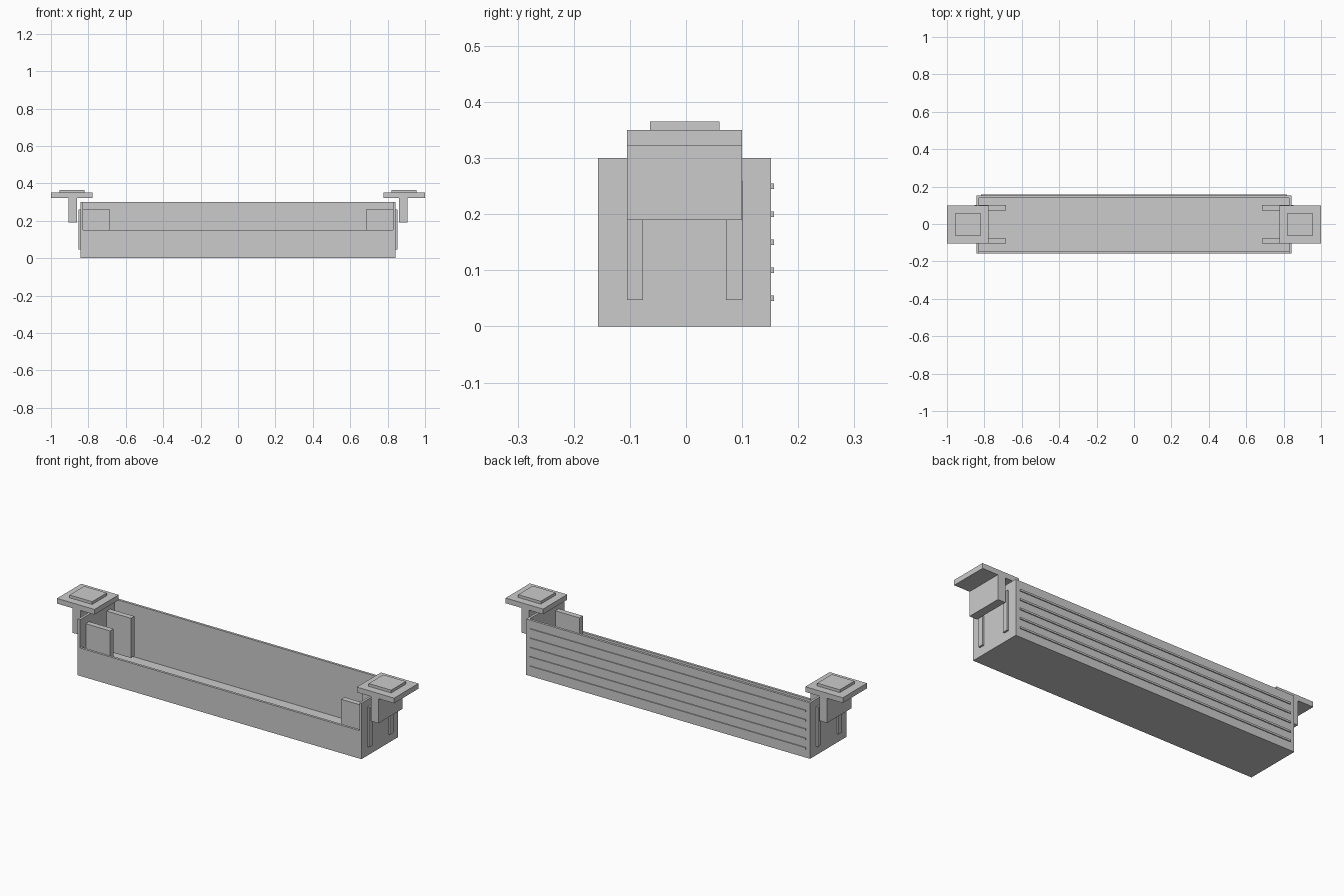
import bpy

if "Cube" in bpy.data.objects:
    bpy.data.objects.remove(bpy.data.objects["Cube"])

CY = -0.0025   # the ribs shift the body slightly forward
T = 0.013      # wall thickness


def box(name, x0, x1, y0, y1, z0, z1):
    bpy.ops.mesh.primitive_cube_add(size=1, location=((x0 + x1) / 2, (y0 + y1) / 2, (z0 + z1) / 2))
    ob = bpy.context.object
    ob.name = name
    ob.scale = (x1 - x0, y1 - y0, z1 - z0)
    bpy.ops.object.transform_apply(location=True, rotation=True, scale=True)
    return ob


def pair(name, *dims):
    """Box plus its mirror image on the other end of the tray."""
    ob = box(name, *dims)
    mod = ob.modifiers.new("Mirror", 'MIRROR')
    mod.use_axis[0] = True
    return ob


# Tray: floor, low front, tall back and ends
W, D = 0.842, 0.154
F, B = CY - D, CY + D
box("tray_floor", -W, W, F, B, 0, 0.02)
box("tray_front", -W, W, F, F + T, 0.02, 0.15)
box("tray_back", -W, W, B - T, B, 0.02, 0.30)
# End walls, flush at the front corners
pair("tray_end_lower", W - T, W, F + T, B - T, 0.02, 0.15)
pair("tray_end_upper", W - T, W, F, B - T, 0.15, 0.30)

# Horizontal ribs on the back
for i in range(5):
    z = 0.05 * (i + 1)
    box("back_rib", -0.818, 0.818, B - 0.002, B + 0.005, z - 0.005, z + 0.005)

# Upright tabs that pass through the end walls
for s in (-1, 1):
    y = CY + s * 0.0885
    pair("end_tab", 0.685, 0.852, y - 0.0145, y + 0.0145, 0.047, 0.26)

# T-shaped hangers with a raised pad
pair("hanger_stem", 0.862, 0.907, CY - 0.1025, CY + 0.1025, 0.19, 0.322)
pair("hanger_plate", 0.778, 1.0, CY - 0.1025, CY + 0.1025, 0.322, 0.35)
pair("hanger_pad", 0.82, 0.954, CY - 0.062, CY + 0.062, 0.35, 0.365)
